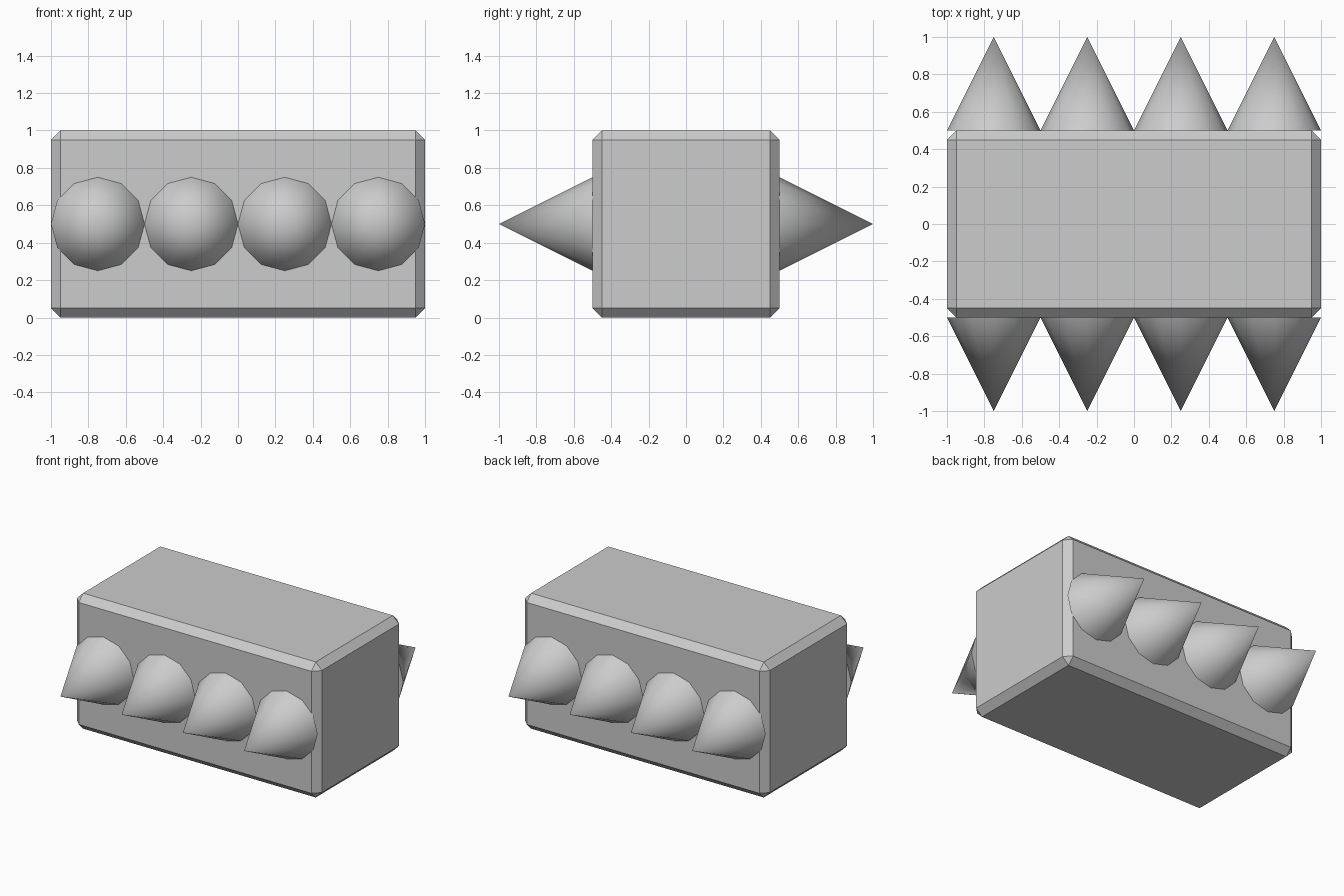
import bpy
from math import radians

cube = bpy.data.objects.get("Cube")
if cube:
    bpy.data.objects.remove(cube, do_unlink=True)

# Single grey material
grey = bpy.data.materials.new("light_grey")
grey.use_nodes = True
colour = (0.604, 0.604, 0.604, 1)
grey.diffuse_color = colour
grey.node_tree.nodes["Principled BSDF"].inputs["Base Color"].default_value = colour

# Block with chamfered edges
bpy.ops.mesh.primitive_cube_add(size=1, location=(0, 0, 0.5))
block = bpy.context.object
block.name = "block"
block.scale = (2, 1, 1)
bpy.ops.object.transform_apply(location=False, rotation=False, scale=True)
chamfer = block.modifiers.new("chamfer", "BEVEL")
chamfer.width = 0.05
chamfer.segments = 1
block.data.materials.append(grey)


def add_spike(name, x, side):
    """Twelve-sided cone pointing outward along y; side is -1 front, 1 back."""
    bpy.ops.mesh.primitive_cone_add(
        vertices=12, radius1=0.25, radius2=0, depth=0.5,
        location=(x, side * 0.75, 0.5), rotation=(radians(-90 * side), 0, 0))
    spike = bpy.context.object
    spike.name = name
    spike.data.materials.append(grey)
    bpy.ops.object.shade_smooth_by_angle(angle=radians(30))


# Rows of spikes on the front and back
for row, side in (("front", -1), ("back", 1)):
    for i in range(4):
        add_spike(f"{row}_spike_{i + 1}", -0.75 + 0.5 * i, side)
